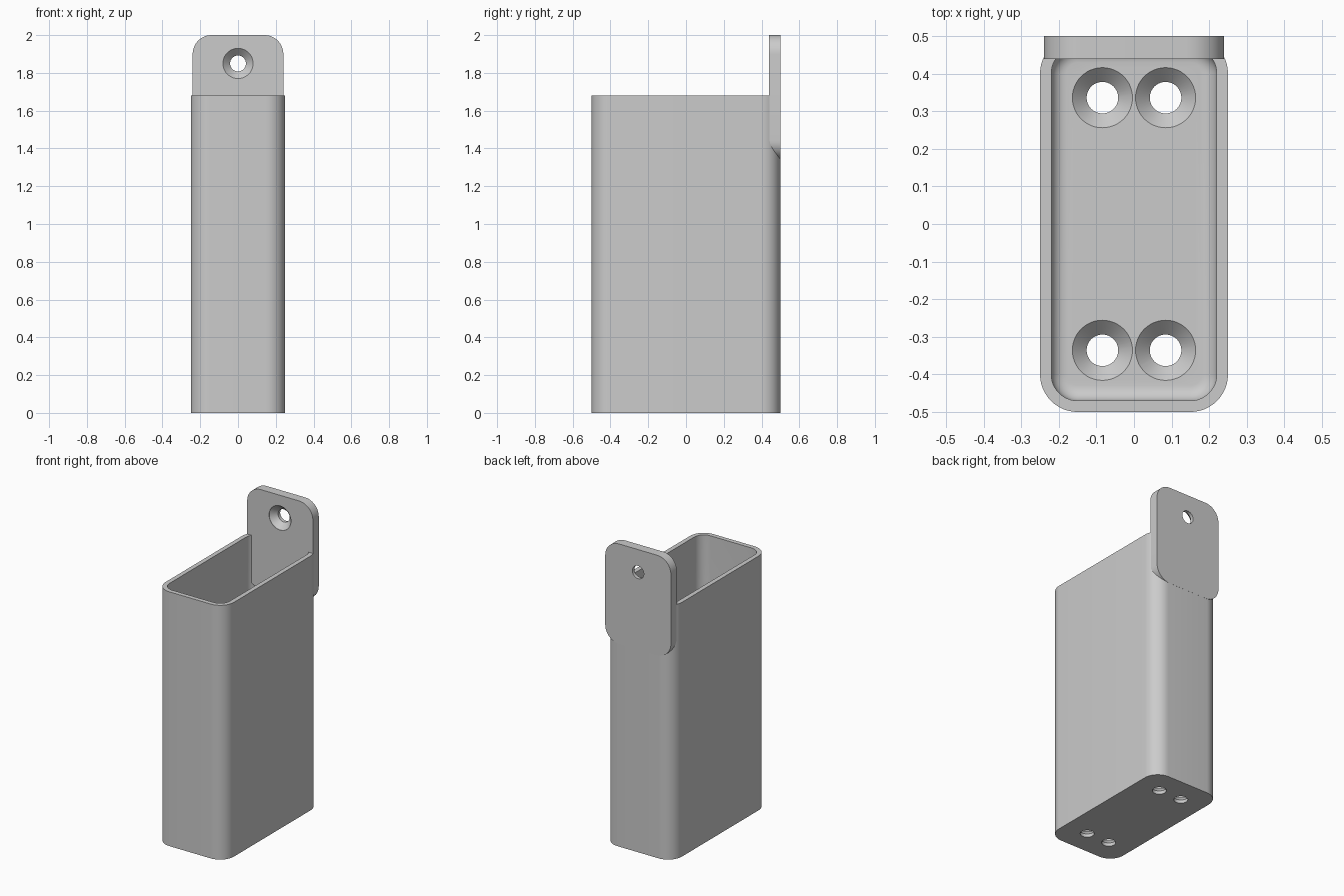
import bpy, bmesh, math
from mathutils import Matrix

if "Cube" in bpy.data.objects:
    bpy.data.objects.remove(bpy.data.objects["Cube"])

grey = bpy.data.materials.new("plain grey")
grey.diffuse_color = (0.6, 0.6, 0.6, 1)
grey.use_nodes = True
grey.node_tree.nodes["Principled BSDF"].inputs["Base Color"].default_value = grey.diffuse_color
FLOOR = 0.06      # thickness of the floor and of the tab


def rounded_ring(hx, hy, r, z, n=12):
    """Points of a rounded rectangle at height z."""
    pts = []
    for q, (sx, sy) in enumerate([(1, 1), (-1, 1), (-1, -1), (1, -1)]):
        for i in range(n + 1):
            a = math.pi / 2 * (q + i / n)
            pts.append((sx * (hx - r) + r * math.cos(a),
                        sy * (hy - r) + r * math.sin(a), z))
    return pts


def circle_ring(x, y, r, z, n=48):
    return [(x + r * math.cos(2 * math.pi * i / n),
             y + r * math.sin(2 * math.pi * i / n), z) for i in range(n)]


def loft(name, rings):
    """Skin consecutive rings and cap both ends."""
    bm = bmesh.new()
    loops = [[bm.verts.new(p) for p in ring] for ring in rings]
    for a, b in zip(loops, loops[1:]):
        for i in range(len(a)):
            j = (i + 1) % len(a)
            bm.faces.new((a[i], a[j], b[j], b[i]))
    bm.faces.new(loops[0][::-1])
    bm.faces.new(loops[-1])
    bmesh.ops.recalc_face_normals(bm, faces=bm.faces)
    me = bpy.data.meshes.new(name)
    bm.to_mesh(me)
    bm.free()
    me.materials.append(grey)
    ob = bpy.data.objects.new(name, me)
    bpy.context.collection.objects.link(ob)
    return ob


def activate(ob):
    bpy.ops.object.select_all(action='DESELECT')
    ob.select_set(True)
    bpy.context.view_layer.objects.active = ob


def drill(ob, x, y):
    """Cut a countersunk screw hole through a plate lying on z = 0."""
    cutter = loft("screw_hole_cutter", [
        circle_ring(x, y, 0.042, -0.05), circle_ring(x, y, 0.042, FLOOR - 0.038),
        circle_ring(x, y, 0.08, FLOOR), circle_ring(x, y, 0.08, FLOOR + 0.03)])
    cutter.hide_render = True
    mod = ob.modifiers.new("hole", 'BOOLEAN')
    mod.operation = 'DIFFERENCE'
    mod.solver = 'EXACT'
    mod.object = cutter
    activate(ob)
    bpy.ops.object.modifier_apply(modifier=mod.name)
    bpy.data.objects.remove(cutter)


# Open box with rounded corners and a filleted inside floor
rings = [rounded_ring(0.25, 0.5, 0.1, 0), rounded_ring(0.25, 0.5, 0.1, 1.68),
         rounded_ring(0.22, 0.47, 0.07, 1.68)]
F = 0.04
for i in range(7):
    a = math.pi / 2 * i / 6
    d = F * (1 - math.cos(a))
    rings.append(rounded_ring(0.22 - d, 0.47 - d, 0.07 - d,
                              FLOOR + F * (1 - math.sin(a))))
box = loft("holder_box", rings)
for sx in (-1, 1):
    for sy in (-1, 1):
        drill(box, sx * 0.084, sy * 0.336)

# Mounting tab, built flat then stood upright against the back
tab = loft("mounting_tab", [rounded_ring(0.24, 0.33, 0.1, 0),
                            rounded_ring(0.24, 0.33, 0.1, FLOOR + 0.002)])
drill(tab, 0, 0.18)
tab.data.transform(Matrix.Translation((0, 0.5005, 1.67)) @ Matrix.Rotation(math.pi / 2, 4, 'X'))

for ob in (box, tab):
    activate(ob)
    bpy.ops.object.shade_smooth_by_angle(angle=math.radians(30))
